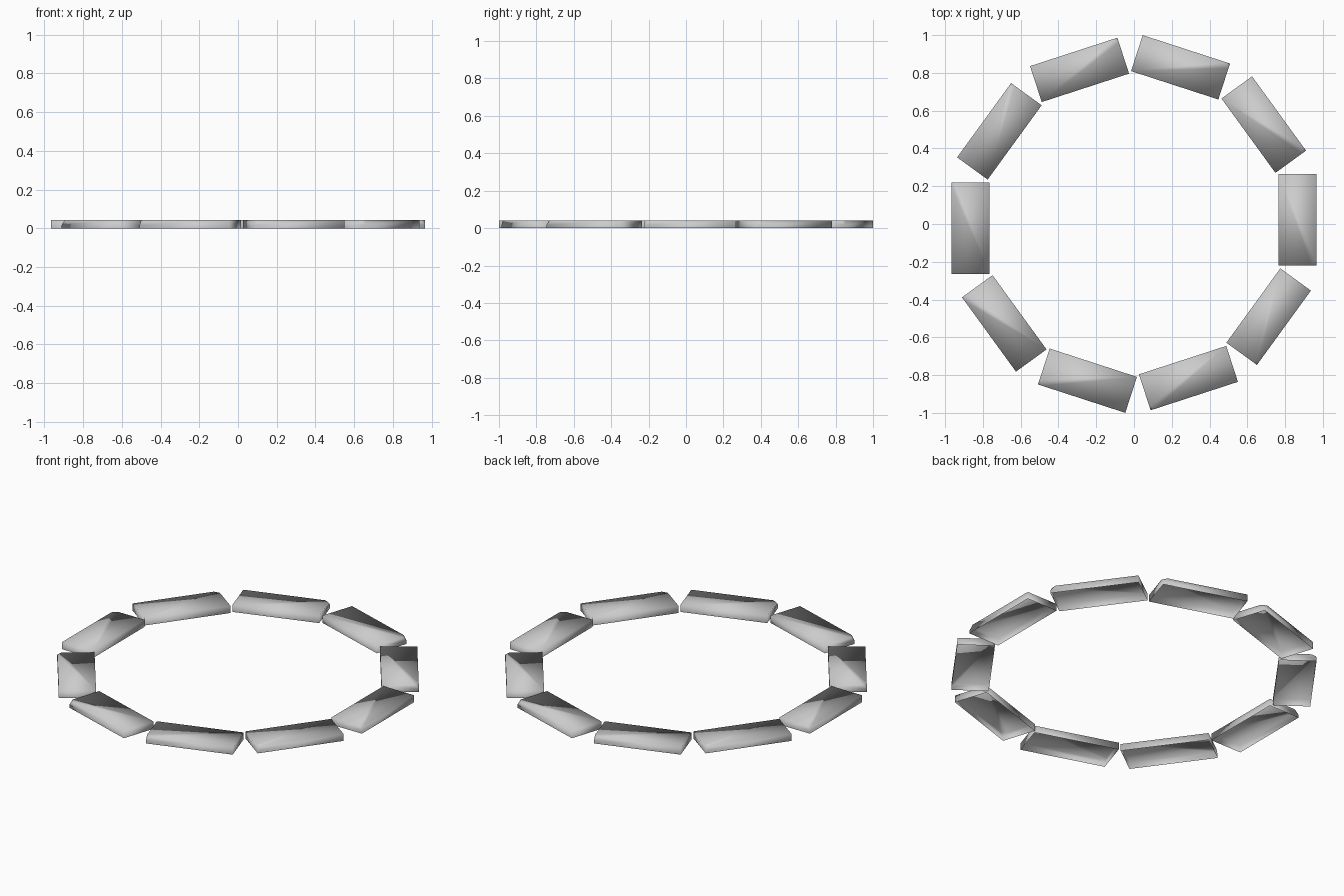
import bpy, bmesh, math
from mathutils import Matrix, Vector

if "Cube" in bpy.data.objects:
    bpy.data.objects.remove(bpy.data.objects["Cube"])

COUNT = 10
WIDTH, LENGTH, HEIGHT = 0.2, 0.486, 0.042
RADIUS, SLIP = 0.865, 0.022   # radial distance and tangential shift of each tile

# One hollow tile: open underneath, with one clipped top corner
bm = bmesh.new()
bmesh.ops.create_cube(bm, size=1)
bmesh.ops.scale(bm, vec=(WIDTH, LENGTH, HEIGHT), verts=bm.verts)
bmesh.ops.translate(bm, vec=(RADIUS, SLIP, HEIGHT / 2), verts=bm.verts)
bottom = min(bm.faces, key=lambda f: f.calc_center_median().z)
bmesh.ops.delete(bm, geom=[bottom], context='FACES_ONLY')
corner = max(bm.verts, key=lambda v: v.co.x - v.co.y + 10 * v.co.z)
bmesh.ops.bevel(bm, geom=[corner], offset=0.025, segments=1,
                affect='VERTICES', profile=0.5)
for face in bm.faces:
    face.smooth = True
mesh = bpy.data.meshes.new("tile")
bm.to_mesh(mesh)
bm.free()

# Ring of tiles
for i in range(COUNT):
    tile = bpy.data.objects.new(f"ring_tile_{i + 1}", mesh)
    tile.rotation_euler.z = math.tau * i / COUNT
    bpy.context.collection.objects.link(tile)
